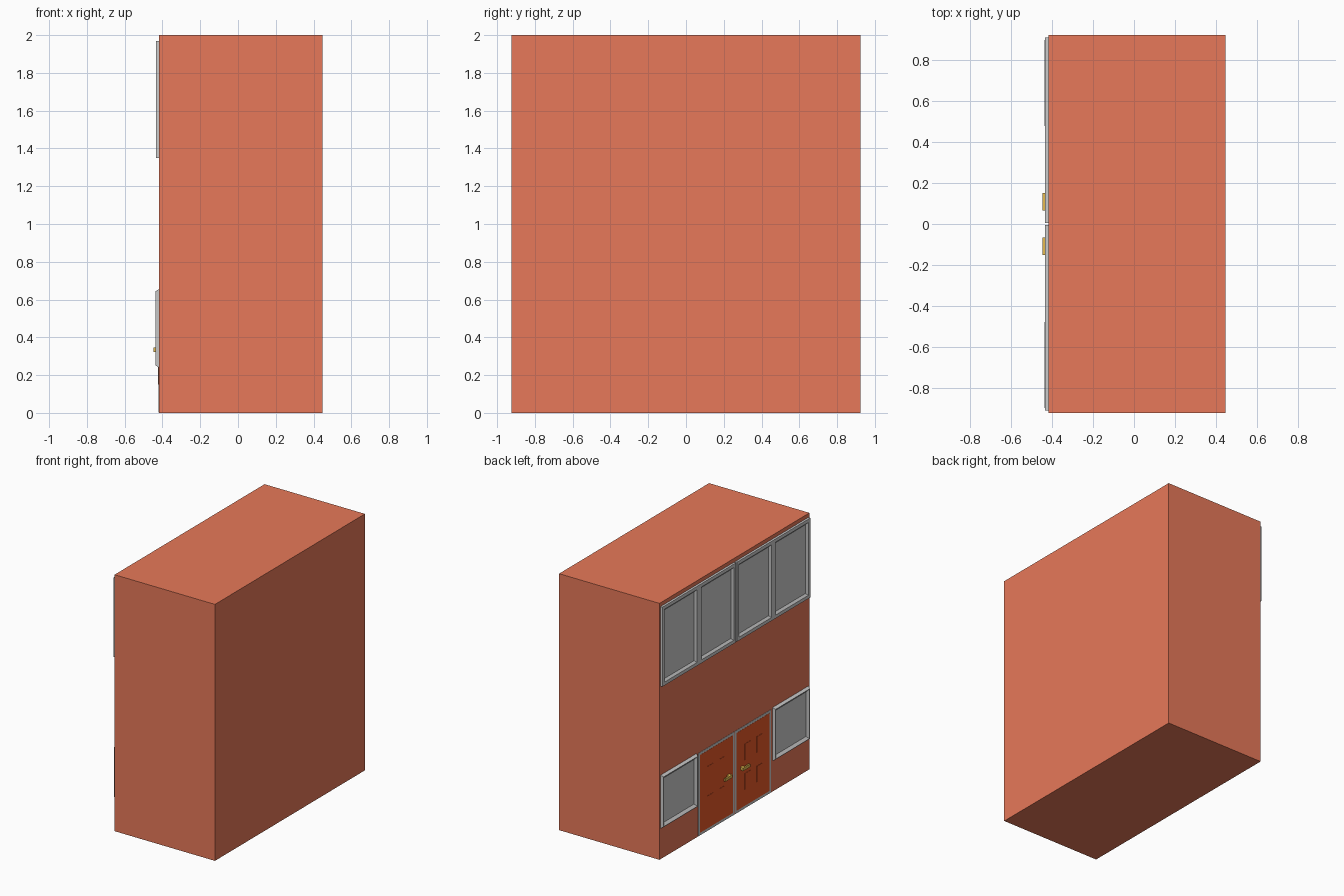
import bpy, bmesh

if "Cube" in bpy.data.objects:
    bpy.data.objects.remove(bpy.data.objects["Cube"])

WALL = -0.418  # x of the facade plane


def material(name, rgb):
    m = bpy.data.materials.new(name)
    m.diffuse_color = (*rgb, 1)
    m.use_nodes = True
    m.node_tree.nodes["Principled BSDF"].inputs["Base Color"].default_value = m.diffuse_color
    return m


brick = material("brick", (0.80, 0.19, 0.10))
wood = material("wood", (0.80, 0.10, 0.021))
brass = material("brass", (0.80, 0.50, 0.08))


def finish(name, bm, mat):
    me = bpy.data.meshes.new(name)
    bm.to_mesh(me)
    bm.free()
    if mat:
        me.materials.append(mat)
    ob = bpy.data.objects.new(name, me)
    bpy.context.collection.objects.link(ob)
    return ob


def box(name, x, y, z, mat):
    bm = bmesh.new()
    bmesh.ops.create_cube(bm, size=1)
    for v in bm.verts:
        v.co = [(a + b) / 2 + c * (b - a) for c, (a, b) in zip(v.co, (x, y, z))]
    return finish(name, bm, mat)


def stepped_panel(name, y, z, steps, mat=None, pane_inward=False):
    """Nested rectangles (inset, x) on the facade, the last one closed as a pane."""
    bm = bmesh.new()
    rings = []
    for i, x in steps:
        a, b, c, d = y[0] + i, y[1] - i, z[0] + i, z[1] - i
        rings.append([bm.verts.new((x, p, q)) for p, q in ((a, c), (b, c), (b, d), (a, d))])
    for r, s in zip(rings, rings[1:]):
        for k in range(4):
            n = (k + 1) % 4
            bm.faces.new((r[k], r[n], s[n], s[k]))
    pane = bm.faces.new(rings[-1])
    bm.faces.new(rings[0][::-1])  # back against the wall
    bmesh.ops.recalc_face_normals(bm, faces=bm.faces)
    if pane_inward:  # window glass faces the room
        pane.normal_flip()
    return finish(name, bm, mat)


# Building block
box("building_body", (WALL, 0.448), (-0.924, 0.924), (0, 2), brick)

for side, label in ((1, "left"), (-1, "right")):
    def span(a, b):
        return tuple(sorted((side * a, side * b)))

    # Upper windows: two panes in each unit
    for n, (a, b) in enumerate(((0.006, 0.458), (0.458, 0.912))):
        stepped_panel(f"upper_window_{label}_{n}", span(a, b), (1.35, 1.97),
                      [(0, WALL), (0, WALL - 0.017), (0.026, WALL - 0.017), (0.042, WALL - 0.002)],
                      None, True)

    # Lower window with a chamfered rim
    stepped_panel(f"lower_window_{label}", span(0.468, 0.912), (0.24, 0.655),
                  [(0, WALL), (0.012, WALL - 0.020), (0.015, WALL - 0.020), (0.034, WALL - 0.002)],
                  None, True)

    # Door frame and leaf
    stepped_panel(f"door_frame_{label}", span(0.004, 0.447), (0.002, 0.648), [(0, WALL), (0, WALL - 0.002)])
    box(f"door_leaf_{label}", (WALL - 0.003, WALL), span(0.02, 0.427), (0.022, 0.628), wood)

    # Door panels
    for a in (0.12, 0.27):
        for z in (0.15, 0.38):
            stepped_panel(f"door_panel_{label}", span(a, a + 0.075), (z, z + 0.125),
                          [(0, WALL), (0, WALL - 0.005)], wood)

    # Door handle: stem and lever
    box(f"handle_stem_{label}", (WALL - 0.022, WALL), span(0.07, 0.095), (0.322, 0.345), brass)
    box(f"handle_lever_{label}", (WALL - 0.03, WALL - 0.018), span(0.065, 0.152), (0.322, 0.345), brass)
